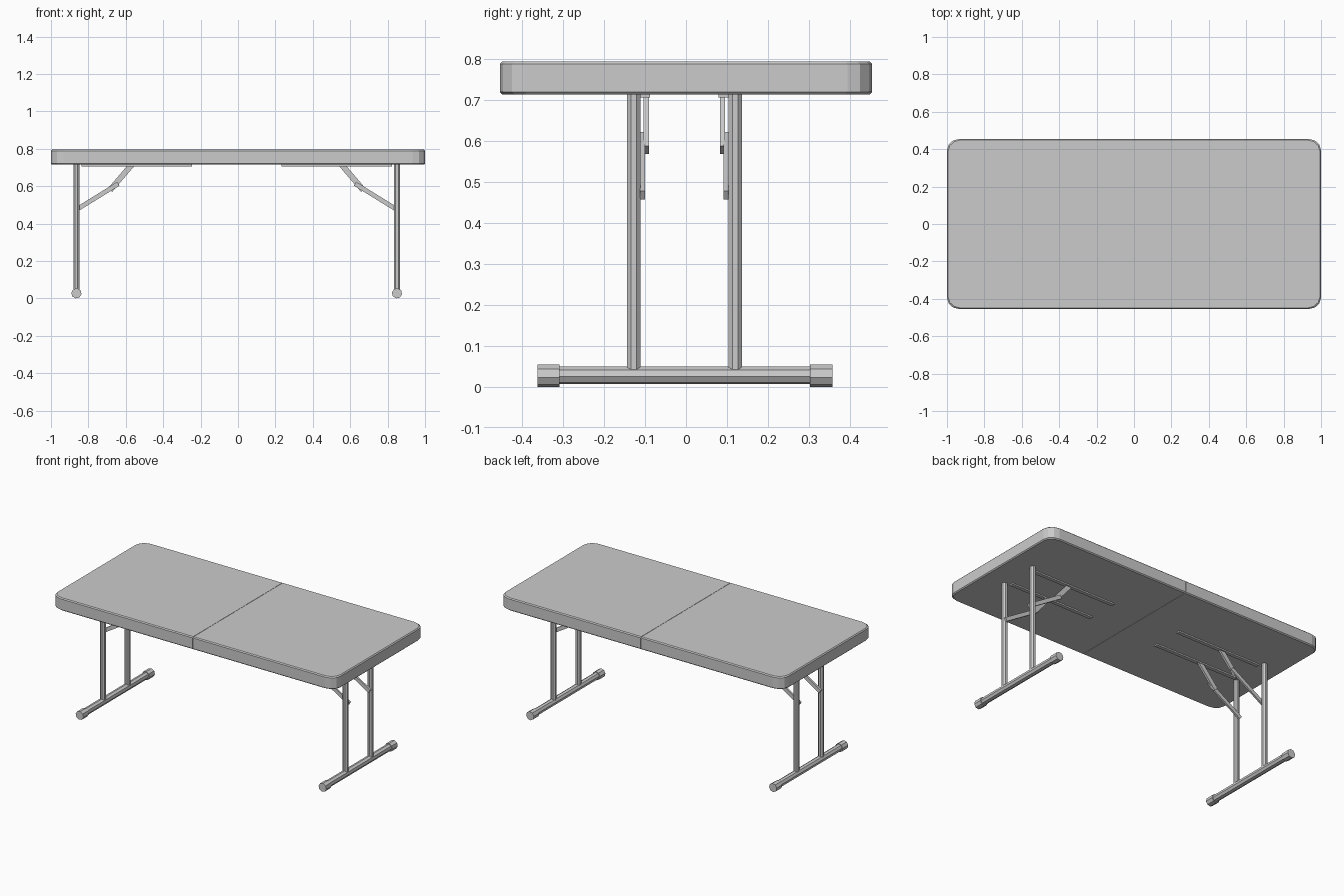
import bpy, bmesh
from math import sin, cos, pi, radians
from mathutils import Vector, Matrix

if "Cube" in bpy.data.objects:
    bpy.data.objects.remove(bpy.data.objects["Cube"])

CX, CY = -0.007, -0.004      # leg assembly centre
Z0, Z1 = 0.715, 0.795        # tabletop underside and surface


def make_object(name, bm):
    bmesh.ops.recalc_face_normals(bm, faces=bm.faces)
    me = bpy.data.meshes.new(name)
    bm.to_mesh(me)
    bm.free()
    ob = bpy.data.objects.new(name, me)
    bpy.context.collection.objects.link(ob)
    return ob


def tube(name, a, b, r, sides=8, turn=0.0):
    a, b = Vector(a), Vector(b)
    bm = bmesh.new()
    rot = (b - a).to_track_quat('Z', 'Y').to_matrix().to_4x4()
    m = Matrix.Translation((a + b) / 2) @ rot @ Matrix.Rotation(turn, 4, 'Z')
    bmesh.ops.create_cone(bm, cap_ends=True, segments=sides, radius1=r,
                          radius2=r, depth=(b - a).length, matrix=m)
    return make_object(name, bm)


def bar(name, a, b, thick, width):
    """Flat bar from a to b lying in an xz plane; width is along y."""
    a, b = Vector(a), Vector(b)
    d = (b - a).normalized()
    n = Vector((-d.z, 0, d.x))
    rot = Matrix((d, (0, 1, 0), n)).transposed().to_4x4()
    bm = bmesh.new()
    size = Matrix.Diagonal(((b - a).length, width, thick, 1))
    bmesh.ops.create_cube(bm, size=1,
                          matrix=Matrix.Translation((a + b) / 2) @ rot @ size)
    return make_object(name, bm)


def top_half(name, s):
    """Half tabletop with two rounded corners and softened rims."""
    b, hx, hy, rx, ry, gap = 0.006, 1.0, 0.455, 0.066, 0.06, 0.001
    bm = bmesh.new()
    rings = []
    for inset, z in ((b, Z0), (0, Z0 + b), (0, Z1 - b), (b, Z1)):
        X, Y = hx - inset, hy - inset
        pts = [(gap, -Y)]
        for i in range(4):
            t = -pi / 2 + i * pi / 6
            pts.append((X - rx + rx * cos(t), -Y + ry + ry * sin(t)))
        pts += [(x, -y) for x, y in reversed(pts)]
        rings.append([bm.verts.new((s * x, y, z)) for x, y in pts])
    n = len(rings[0])
    for lo, hi in zip(rings, rings[1:]):
        for i in range(n):
            j = (i + 1) % n
            bm.faces.new((lo[i], lo[j], hi[j], hi[i]))
    bm.faces.new(rings[0])
    bm.faces.new(rings[-1])
    return make_object(name, bm)


for side, s in (("left", -1), ("right", 1)):
    top_half(f"{side}_tabletop", s)
    lx = CX + s * 0.857

    # Foot bar with end caps
    tube(f"{side}_foot_bar", (lx, -0.35, 0.0285), (lx, 0.345, 0.0285), 0.022,
         turn=radians(9))
    for end, y0, y1 in (("front", -0.363, -0.309), ("back", 0.303, 0.358)):
        tube(f"{side}_{end}_foot_cap", (lx, y0, 0.0275), (lx, y1, 0.0275),
             0.0275, turn=radians(9))

    for end, t in (("front", -1), ("back", 1)):
        # Upright leg
        y = CY + t * 0.124
        tube(f"{side}_{end}_leg", (lx, y, 0.042), (lx, y, Z0 + 0.005), 0.0178,
             turn=pi / 8)
        # Folding brace: lower link, upper link and underside rail
        yl, yu, yr = CY + t * 0.102, CY + t * 0.093, CY + t * 0.096
        bar(f"{side}_{end}_lower_brace", (CX + s * 0.868, yl, 0.468),
            (CX + s * 0.633, yl, 0.613), 0.024, 0.012)
        bar(f"{side}_{end}_upper_brace", (CX + s * 0.677, yu, 0.579),
            (CX + s * 0.559, yu, 0.717), 0.03, 0.013)
        bar(f"{side}_{end}_rail", (CX + s * 0.24, yr, 0.711),
            (CX + s * 0.83, yr, 0.711), 0.009, 0.024)
